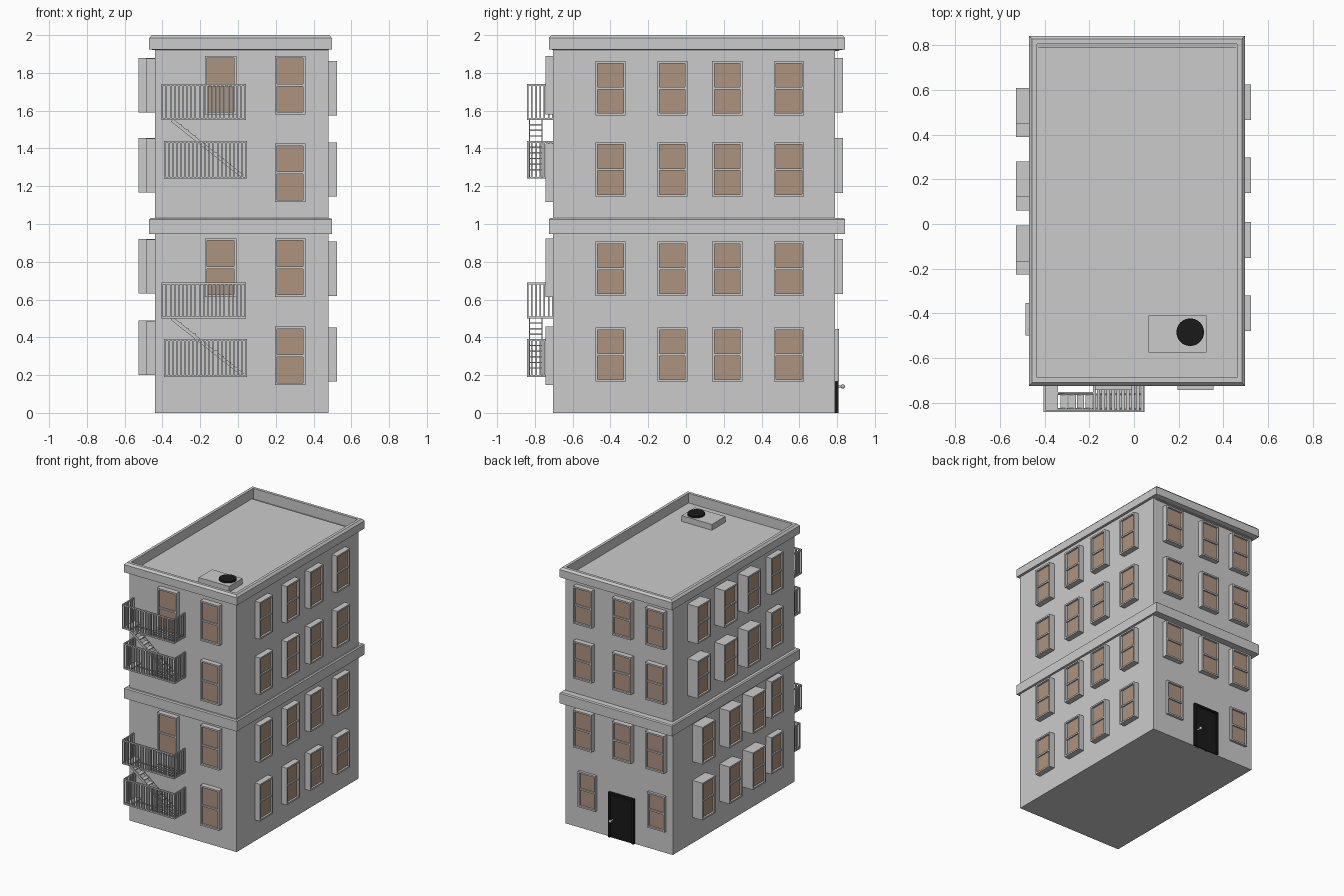
import bpy, bmesh, math
from mathutils import Vector, Matrix

if "Cube" in bpy.data.objects:
    bpy.data.objects.remove(bpy.data.objects["Cube"])


def material(name, rgb):
    m = bpy.data.materials.new(name)
    m.diffuse_color = (*rgb, 1)
    m.use_nodes = True
    m.node_tree.nodes["Principled BSDF"].inputs["Base Color"].default_value = m.diffuse_color
    return m


BROWN = material("brown_glass", (0.42, 0.29, 0.21))
BLACK = material("black_paint", (0.01, 0.01, 0.01))


def finish(name, bm, mat=None):
    bmesh.ops.recalc_face_normals(bm, faces=bm.faces)
    me = bpy.data.meshes.new(name)
    bm.to_mesh(me)
    bm.free()
    ob = bpy.data.objects.new(name, me)
    bpy.context.collection.objects.link(ob)
    if mat:
        me.materials.append(mat)
    return ob


def box(bm, a, b):
    """Axis-aligned box between two opposite corners."""
    a, b = Vector(a), Vector(b)
    size = [max(abs(v), 1e-4) for v in b - a]
    bmesh.ops.create_cube(bm, size=1, matrix=Matrix.Translation((a + b) / 2) @ Matrix.Diagonal((*size, 1)))


def bar(bm, p, q, w, h):
    """Sloping bar between two points."""
    p, q = Vector(p), Vector(q)
    d = q - p
    rot = Matrix.Rotation(-math.atan2(d.z, d.x), 4, 'Y')
    bmesh.ops.create_cube(bm, size=1, matrix=Matrix.Translation((p + q) / 2) @ rot @ Matrix.Diagonal((d.length, w, h, 1)))


def cylinder(bm, centre, r, length, axis='Z', n=24):
    rot = Matrix.Rotation(math.pi / 2, 4, 'X') if axis == 'Y' else Matrix()
    bmesh.ops.create_cone(bm, cap_ends=True, segments=n, radius1=r, radius2=r, depth=length,
                          matrix=Matrix.Translation(centre) @ rot)


X0, X1, Y0, Y1, ROOF = -0.44, 0.48, -0.703, 0.79, 1.925

# main block
bm = bmesh.new()
box(bm, (X0, Y0, 0), (X1, Y1, ROOF))
finish("building_body", bm)


def moulding(name, profile):
    """Closed ring round the building; profile holds (inset, z) from the outer edge."""
    bm = bmesh.new()
    loops = []
    for i, z in profile:
        x0, x1, y0, y1 = -0.47 + i, 0.497 - i, -0.725 + i, 0.843 - i
        loops.append([bm.verts.new(c) for c in ((x0, y0, z), (x1, y0, z), (x1, y1, z), (x0, y1, z))])
    for a, b in zip(loops, loops[1:] + loops[:1]):
        for k in range(4):
            bm.faces.new((a[k], a[(k + 1) % 4], b[(k + 1) % 4], b[k]))
    finish(name, bm)


# roof parapet and mid-height band
moulding("parapet_cornice", [(0, 1.925), (0, 1.985), (0.014, 2.0), (0.036, 2.0), (0.036, 1.915), (0.06, 1.915)])
moulding("middle_band", [(0, 0.948), (0, 1.025), (0.008, 1.032), (0.07, 1.032), (0.07, 0.948)])

# rooftop unit with fan
bm = bmesh.new()
box(bm, (0.065, -0.575, ROOF - 0.01), (0.325, -0.41, 1.97))
finish("roof_unit", bm)
bm = bmesh.new()
cylinder(bm, (0.252, -0.485, 1.972), 0.062, 0.02)
finish("roof_fan", bm, BLACK)

# wall frames: u runs along the wall, d sticks out from it
WALLS = {
    "front": lambda u, d, z: (u, Y0 - d, z),
    "back": lambda u, d, z: (u, Y1 + d, z),
    "right": lambda u, d, z: (X1 + d, u, z),
    "left": lambda u, d, z: (X0 - d, u, z),
}


def windows(side, specs):
    """specs: (u0, u1, z0, z1, depth) for each window on this wall."""
    P = WALLS[side]
    frames, panes = bmesh.new(), bmesh.new()
    t = 0.012
    for u0, u1, z0, z1, d in specs:
        zm = (z0 + z1) / 2
        box(frames, P(u0, -0.01, z0), P(u0 + t, d, z1))
        box(frames, P(u1 - t, -0.01, z0), P(u1, d, z1))
        box(frames, P(u0 + t, -0.01, z0), P(u1 - t, d, z0 + t))
        box(frames, P(u0 + t, -0.01, z1 - t), P(u1 - t, d, z1))
        box(frames, P(u0 + t, 0, zm - 0.006), P(u1 - t, d - 0.005, zm + 0.006))
        box(panes, P(u0 + t, 0, z0 + t), P(u1 - t, d - 0.015, z1 - t))
    finish(side + "_window_frames", frames)
    finish(side + "_window_panes", panes, BROWN)


# front windows
specs = [(0.195, 0.357, z, z + 0.31, 0.04) for z in (0.147, 0.614, 1.116, 1.58)]
specs += [(-0.175, -0.009, z, z + 0.31, 0.04) for z in (0.614, 1.58)]
windows("front", specs)

# right side windows
windows("right", [(u, u + 0.16, z, z + 0.287, 0.045)
                  for z in (0.165, 0.62, 1.145, 1.575) for u in (-0.48, -0.152, 0.138, 0.465)])

# left side windows: the lower two floors are shifted forward a little
specs = []
for z, shift in ((0.2, -0.06), (0.633, -0.06), (1.168, 0), (1.59, 0)):
    specs += [(u + shift, u + shift + 0.16, z, z + 0.288, 0.088) for u in (0.45, 0.12, -0.167)]
    specs.append((-0.5, -0.355, z, z + 0.285, 0.047))
windows("left", specs)

# back windows, with room for the door on the ground floor
specs = [(u, u + 0.16, z, z + 0.29, 0.04) for z in (0.63, 1.165, 1.59) for u in (0.23, -0.105, -0.39)]
specs += [(u, u + 0.15, 0.167, 0.443, 0.02) for u in (0.212, -0.383)]
windows("back", specs)

# back door: slab, raised frame, handle
bm = bmesh.new()
box(bm, (-0.115, Y1 - 0.01, 0), (0.103, Y1 + 0.008, 0.35))
for a, b in (((-0.115, 0), (-0.1, 0.35)), ((0.088, 0), (0.103, 0.35)), ((-0.1, 0.335), (0.088, 0.35))):
    box(bm, (a[0], Y1, a[1]), (b[0], Y1 + 0.018, b[1]))
finish("back_door", bm, BLACK)
bm = bmesh.new()
cylinder(bm, (0.07, Y1 + 0.02, 0.14), 0.006, 0.04, 'Y', 12)
bmesh.ops.create_uvsphere(bm, u_segments=12, v_segments=8, radius=0.012,
                          matrix=Matrix.Translation((0.07, Y1 + 0.04, 0.14)))
finish("door_handle", bm)


def balcony(name, x0, x1, z, h):
    """Slatted floor, with a gap by the wall on the left, and railings on three sides."""
    bm = bmesh.new()
    yf, t = -0.842, 0.008
    for zr in (z, z + h - 0.01):
        box(bm, (x0, yf, zr), (x1, yf + t, zr + 0.01))
        for x in (x0, x1 - t):
            box(bm, (x, yf + t, zr), (x + t, Y0, zr + 0.01))
    n = 21
    for i in range(n):
        x = x0 + (x1 - x0 - t) * i / (n - 1)
        box(bm, (x, yf, z + 0.01), (x + t, yf + t, z + h - 0.01))
    for i in range(1, 7):
        y = yf + (Y0 - yf) * i / 6.3
        for x in (x0, x1 - t):
            box(bm, (x, y, z + 0.01), (x + t, y + t, z + h - 0.01))
    finish(name + "_railing", bm)
    bm = bmesh.new()
    for i in range(1, n - 1):
        x = x0 + (x1 - x0 - t) * i / (n - 1)
        if x > -0.175:
            box(bm, (x - 0.003, yf + t, z), (x + 0.012, Y0, z + 0.008))
    box(bm, (x0 + t, -0.76, z), (-0.175, -0.752, z + 0.008))
    box(bm, (-0.183, yf + t, z), (-0.171, Y0, z + 0.01))
    box(bm, (x0 + t, yf + t, z), (-0.34, Y0, z + 0.008))
    return finish(name + "_floor", bm)


# two fire escapes, each with a lower and upper balcony joined by stairs
for name, z in (("lower_escape", 0.19), ("upper_escape", 1.24)):
    balcony(name + "_bottom", -0.393, 0.047, z, 0.2)
    balcony(name + "_top", -0.405, 0.042, z + 0.31, 0.19)
    bm = bmesh.new()
    a, b = Vector((0.025, 0, z + 0.012)), Vector((-0.35, 0, z + 0.31))
    for y in (-0.828, -0.763):
        off = Vector((0, y, 0))
        bar(bm, b + off, a + off, 0.006, 0.018)
    for i in range(1, 10):
        p = a.lerp(b, i / 10)
        box(bm, (p.x - 0.018, -0.828, p.z + 0.002), (p.x + 0.014, -0.763, p.z + 0.009))
    finish(name + "_stairs", bm)
